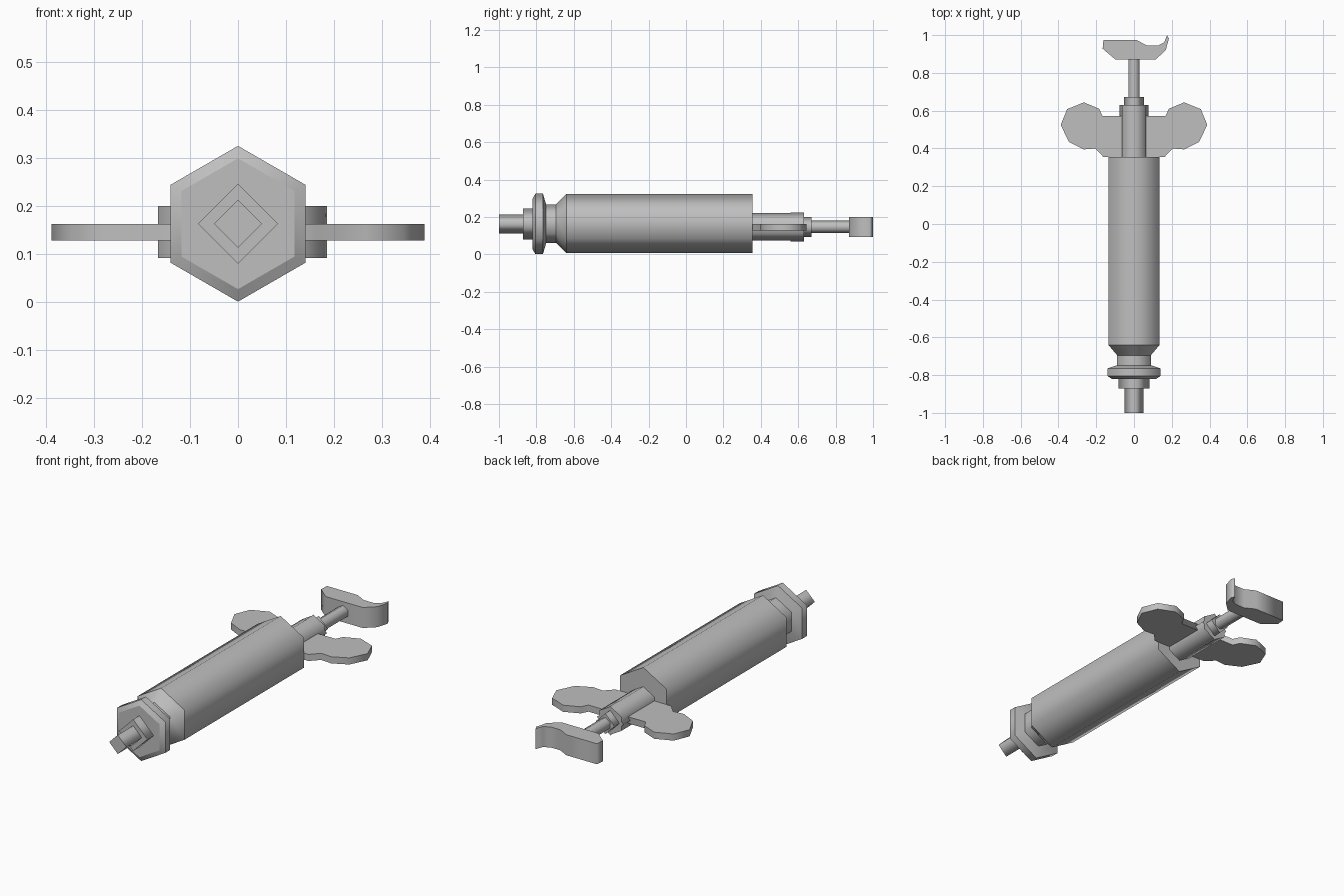
import bpy, bmesh, math

if "Cube" in bpy.data.objects:
    bpy.data.objects.remove(bpy.data.objects["Cube"])

grey = bpy.data.materials.new("metal grey")
grey.diffuse_color = (0.52, 0.52, 0.52, 1)
grey.use_nodes = True
grey.node_tree.nodes["Principled BSDF"].inputs["Base Color"].default_value = grey.diffuse_color


def finish(name, bm, rings):
    """Smooth the side walls, keep every ring of edges in `rings` sharp."""
    bmesh.ops.recalc_face_normals(bm, faces=bm.faces)
    for f in bm.faces:
        f.smooth = True
    for e in bm.edges:
        if e.verts[0].index // rings == e.verts[1].index // rings:
            e.smooth = False
    mesh = bpy.data.meshes.new(name)
    bm.to_mesh(mesh)
    bm.free()
    mesh.materials.append(grey)
    obj = bpy.data.objects.new(name, mesh)
    bpy.context.collection.objects.link(obj)
    return obj


def loft(name, loops):
    """Skin a list of equal-length point loops and cap both ends."""
    bm = bmesh.new()
    n = len(loops[0])
    rows = [[bm.verts.new(p) for p in loop] for loop in loops]
    for a, b in zip(rows, rows[1:]):
        for i in range(n):
            bm.faces.new((a[i], a[(i + 1) % n], b[(i + 1) % n], b[i]))
    bm.faces.new(rows[0])
    bm.faces.new(rows[-1])
    bm.verts.index_update()
    return finish(name, bm, n)


def lathe(name, profile, sides, z):
    """Faceted turning along y from (y, radius) pairs, one corner pointing up."""
    loops = []
    for y, r in profile:
        angles = [2 * math.pi * i / sides for i in range(sides)]
        loops.append([(r * math.sin(a), y, z + r * math.cos(a)) for a in angles])
    return loft(name, loops)


def slab(name, outline, z0, z1):
    """Vertical extrusion of an outline in the xy plane."""
    return loft(name, [[(x, y, z) for x, y in outline] for z in (z0, z1)])


FRONT_Z, BACK_Z = 0.163, 0.147

# Main body and front fittings
lathe("barrel", [(-0.75, 0.103), (-0.695, 0.103), (-0.64, 0.157), (0.355, 0.157)], 6, 0.165)
lathe("front_collar", [(-0.82, 0.136), (-0.805, 0.162), (-0.765, 0.162), (-0.748, 0.105)], 6, FRONT_Z)
lathe("nozzle_base", [(-0.872, 0.083), (-0.82, 0.083)], 4, FRONT_Z)
lathe("nozzle", [(-1.0, 0.05), (-0.872, 0.05)], 4, FRONT_Z)

# Rear sleeve, stepped collars and plunger rod
lathe("rear_sleeve", [(0.355, 0.074), (0.63, 0.074)], 6, BACK_Z)
lathe("rear_collar", [(0.56, 0.077), (0.63, 0.077)], 4, BACK_Z)
lathe("rod_guide", [(0.63, 0.054), (0.672, 0.054)], 4, BACK_Z)
lathe("plunger_rod", [(0.672, 0.033), (0.88, 0.033)], 6, BACK_Z)

# Finger grips, mirrored left and right
wing = [(0.0, 0.355), (0.162, 0.355), (0.205, 0.4), (0.265, 0.395), (0.344, 0.434),
        (0.388, 0.524), (0.354, 0.608), (0.265, 0.644), (0.185, 0.61),
        (0.167, 0.573), (0.0, 0.573)]
for side, s in (("right", 1), ("left", -1)):
    slab(side + "_finger_grip", [(s * x, y) for x, y in wing], 0.128, 0.163)

# Curved thumb rest
thumb = [(-0.1, 0.872), (0.116, 0.872), (0.168, 0.92), (0.185, 0.982), (0.175, 1.0),
         (0.16, 0.962), (0.127, 0.944), (0.07, 0.944), (0.016, 0.973),
         (-0.162, 0.973), (-0.166, 0.928)]
slab("thumb_rest", thumb, 0.092, 0.2)
